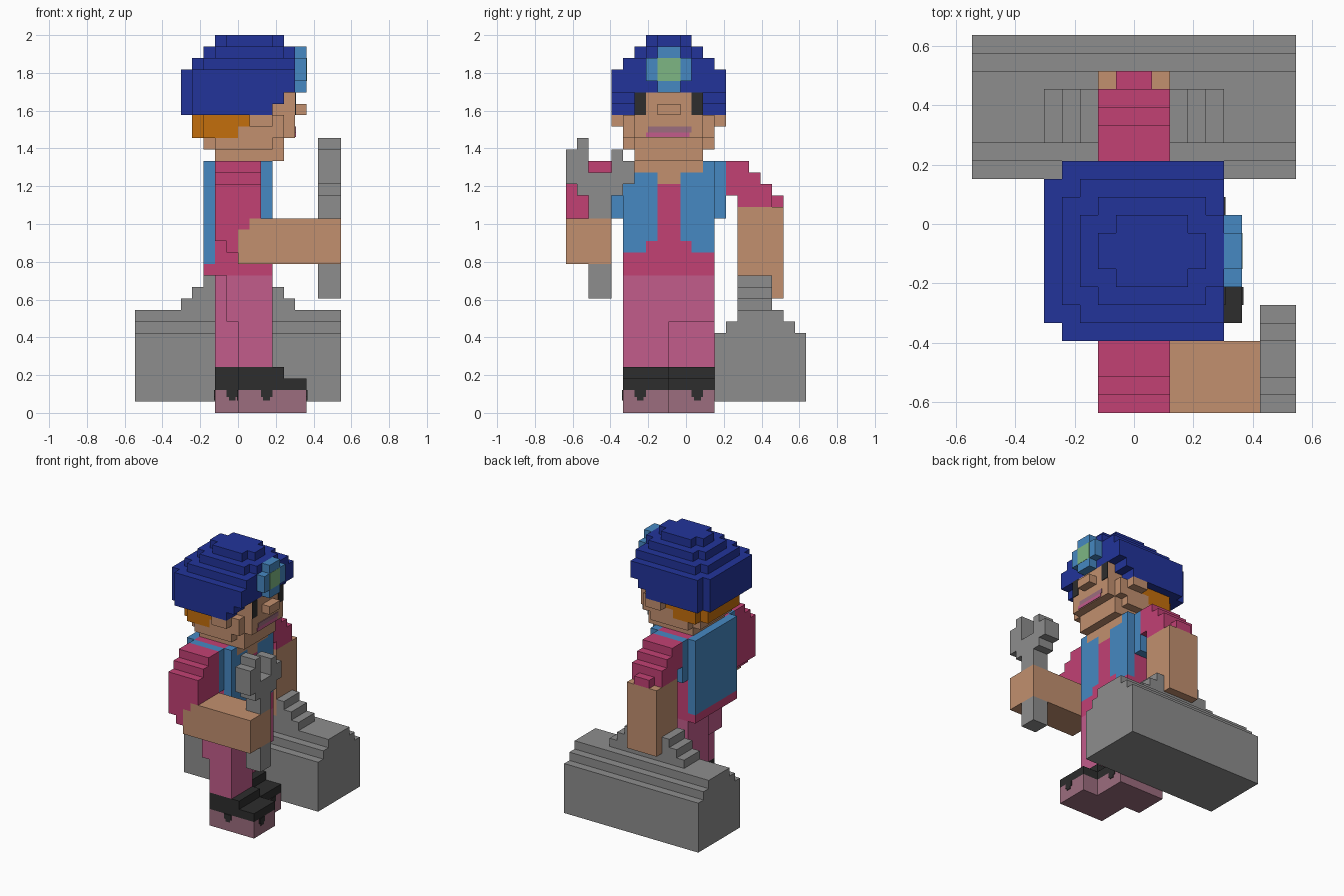
import bpy, bmesh, math

if "Cube" in bpy.data.objects:
    bpy.data.objects.remove(bpy.data.objects["Cube"], do_unlink=True)

U = 2 / 33          # size of one block
Y0 = 10.5           # block index of the centre line in y


def material(name, rgb):
    lin = [c / 12.92 if c <= 0.04045 else ((c + 0.055) / 1.055) ** 2.4 for c in (v / 255 for v in rgb)]
    m = bpy.data.materials.new(name)
    m.diffuse_color = (*lin, 1)
    m.use_nodes = True
    m.node_tree.nodes["Principled BSDF"].inputs["Base Color"].default_value = (*lin, 1)
    return m


NAVY = material("navy", (34, 52, 154))
BLUE = material("light blue", (70, 136, 194))
GREEN = material("lamp green", (125, 182, 132))
SKIN = material("skin", (194, 144, 111))
ORANGE = material("hair orange", (196, 110, 12))
CRIMSON = material("crimson", (194, 65, 116))
PINK = material("pink", (194, 92, 139))
MAUVE = material("mauve", (156, 109, 126))
BLACK = material("black", (45, 45, 45))
GRAY = material("gray", (141, 141, 141))


def finish(name, bm, mat):
    me = bpy.data.meshes.new(name)
    bm.to_mesh(me)
    bm.free()
    me.materials.append(mat)
    ob = bpy.data.objects.new(name, me)
    bpy.context.collection.objects.link(ob)
    return ob


def box(x0, x1, y0, y1, z0, z1, chop=""):
    """Block cells of a box; chop leaves out the back (b) and front (f) upright corners."""
    cells = {(x, y, z) for x in range(x0, x1) for y in range(y0, y1) for z in range(z0, z1)}
    xs = [x0] * ("b" in chop) + [x1 - 1] * ("f" in chop)
    return {c for c in cells if not (c[0] in xs and c[1] in (y0, y1 - 1))}


def blocks(name, mat, *boxes):
    """Outer skin of all the boxes together, with flat areas merged."""
    cells = set().union(*(box(*b) for b in boxes))
    bm = bmesh.new()
    verts = {}
    for c in cells:
        for axis in range(3):
            for side in (0, 1):
                n = list(c)
                n[axis] += 2 * side - 1
                if tuple(n) in cells:
                    continue
                a, b = (axis + 1) % 3, (axis + 2) % 3
                quad = []
                for da, db in ((0, 0), (1, 0), (1, 1), (0, 1)):
                    p = list(c)
                    p[axis] += side
                    p[a] += da
                    p[b] += db
                    p = tuple(p)
                    if p not in verts:
                        verts[p] = bm.verts.new((p[0] * U, (p[1] - Y0) * U, p[2] * U))
                    quad.append(verts[p])
                bm.faces.new(quad if side else quad[::-1])
    bmesh.ops.dissolve_limit(bm, angle_limit=math.radians(1), verts=bm.verts[:], edges=bm.edges[:])
    return finish(name, bm, mat)


def plate(name, mat, x0, x1, y0, y1, z0, z1):
    """Thin painted detail; coordinates in blocks."""
    bm = bmesh.new()
    bmesh.ops.create_cube(bm, size=1)
    for v in bm.verts:
        v.co = ((x1 if v.co.x > 0 else x0) * U,
                ((y1 if v.co.y > 0 else y0) - Y0) * U,
                (z1 if v.co.z > 0 else z0) * U)
    return finish(name, bm, mat)


T = 0.08  # plate thickness in blocks

# Feet, boots and legs: the right leg steps forward
for side, x, y in (("right", 0, 5), ("left", -2, 9)):
    blocks(side + "_sole", MAUVE, (x, x + 6, y, y + 4, 0, 2))
    blocks(side + "_boot", BLACK, (x, x + 6, y, y + 4, 2, 3), (x, x + 4, y, y + 4, 3, 4))
    ty = 6 if side == "right" else 11
    sx = 2 if side == "right" else -1
    for z0, inset in ((1.4, 0), (1.1, 0.2)):
        z1 = 2 if inset == 0 else 1.4
        plate(side + "_toe_drip", BLACK, x + 6, x + 6 + T, ty + inset, ty + 1 - inset, z0, z1)
        plate(side + "_heel_drip", BLACK, x - T, x, ty + inset, ty + 1 - inset, z0, z1)
        for ys in (y - T, y + 4):
            plate(side + "_side_drip", BLACK, sx + inset, sx + 1 - inset, ys, ys + T, z0, z1)
blocks("right_leg", PINK, (0, 3, 5, 9, 4, 8), (-1, 3, 5, 9, 8, 12))
blocks("left_leg", PINK, (-2, 1, 9, 13, 4, 8), (-2, 3, 9, 13, 8, 12))

# Torso: shirt with an open vest
blocks("shirt", CRIMSON, (-3, 3, 5, 13, 12, 13), (-2, 2, 5, 13, 13, 22),
       (2, 3, 5, 13, 13, 14), (2, 3, 7, 11, 14, 15), (2, 3, 8, 10, 15, 20))
blocks("vest_back", BLUE, (-3, -2, 5, 13, 13, 22))
blocks("vest_front_right", BLUE, (2, 3, 5, 7, 14, 21), (2, 3, 7, 8, 15, 21), (2, 3, 5, 6, 21, 22))
blocks("vest_front_left", BLUE, (2, 3, 11, 13, 14, 21), (2, 3, 10, 11, 15, 21), (2, 3, 12, 13, 21, 22))
blocks("vest_shoulder_right", BLUE, (-2, 2, 4, 5, 17, 22))
blocks("vest_shoulder_left", BLUE, (-2, 2, 13, 14, 17, 22))
blocks("neckline", SKIN, (2, 3, 6, 12, 21, 22), (2, 3, 8, 10, 20, 21))

# Right arm, bent forward
blocks("right_sleeve", CRIMSON, (-2, 2, 2, 4, 21, 22), (-2, 2, 1, 4, 20, 21), (-2, 2, 0, 4, 18, 20),
       (-2, 2, 0, 4, 17, 18), (-2, 1, 0, 4, 16, 17), (-2, 0, 0, 4, 15, 16), (-1, 0, 0, 4, 14, 15))
blocks("right_forearm", SKIN, (1, 9, 0, 4, 13, 17), (0, 1, 0, 4, 13, 16))

# Left arm, hanging down
blocks("left_sleeve", CRIMSON, (-2, 2, 14, 16, 21, 22), (-2, 2, 14, 17, 20, 21),
       (-2, 2, 14, 18, 19, 20), (-2, 2, 15, 18, 18, 19), (-1, 1, 18, 19, 18, 19))
blocks("left_forearm", SKIN, (-2, 2, 15, 19, 10, 18))

# Wrench
blocks("wrench", GRAY, (7, 9, 2, 4, 10, 13), (7, 9, 2, 4, 17, 21), (7, 9, 1, 2, 19, 24),
       (7, 9, 0, 1, 20, 23), (7, 9, 4, 5, 19, 23), (7, 9, 5, 6, 20, 22))

# Toolbox with a stepped handle
blocks("toolbox", GRAY, (-9, 9, 13, 21, 1, 7), (-9, 9, 14, 20, 7, 8), (-9, 9, 15, 19, 8, 9))
blocks("toolbox_handle", GRAY, (-5, 5, 15, 18, 9, 10), (-4, -2, 15, 18, 10, 11), (2, 4, 15, 18, 10, 11),
       (-3, -2, 15, 18, 11, 12), (2, 3, 15, 18, 11, 12))

# Head
blocks("head", SKIN, (-2, 4, 6, 12, 22, 23), (-3, 4, 5, 13, 23, 24, "bf"), (0, 4, 5, 13, 24, 25),
       (1, 4, 5, 13, 25, 26), (1, 5, 6, 12, 24, 28), (1, 3, 4, 14, 25, 26))
blocks("nose", SKIN, (5, 6, 8, 10, 26, 27))
blocks("hair", ORANGE, (-4, 0, 5, 13, 24, 25, "b"), (-4, 1, 5, 13, 25, 26, "b"))
for side, y in (("right", 6), ("left", 11)):
    plate(side + "_eye", BLACK, 5, 5 + T, y, y + 1, 26, 28)
plate("upper_lip", MAUVE, 5, 5 + T, 7.2, 11, 24.5, 25)
plate("lower_lip", PINK, 5, 5 + T, 7, 10.8, 24.1, 24.5)

# Hat with a lamp
blocks("hat", NAVY, (-5, 3, 4, 14, 26, 27, "b"), (-5, 4, 4, 14, 27, 28, "b"), (-5, 5, 4, 14, 28, 30, "b"),
       (-4, 5, 5, 13, 30, 31, "b"), (-3, 5, 6, 12, 31, 32, "bf"), (-2, 4, 7, 11, 32, 33, "bf"))
blocks("lamp", BLUE, (5, 6, 8, 10, 28, 32), (5, 6, 7, 11, 29, 31))
plate("lamp_glass", GREEN, 6 - T, 6.02, 8, 10, 29, 31)
